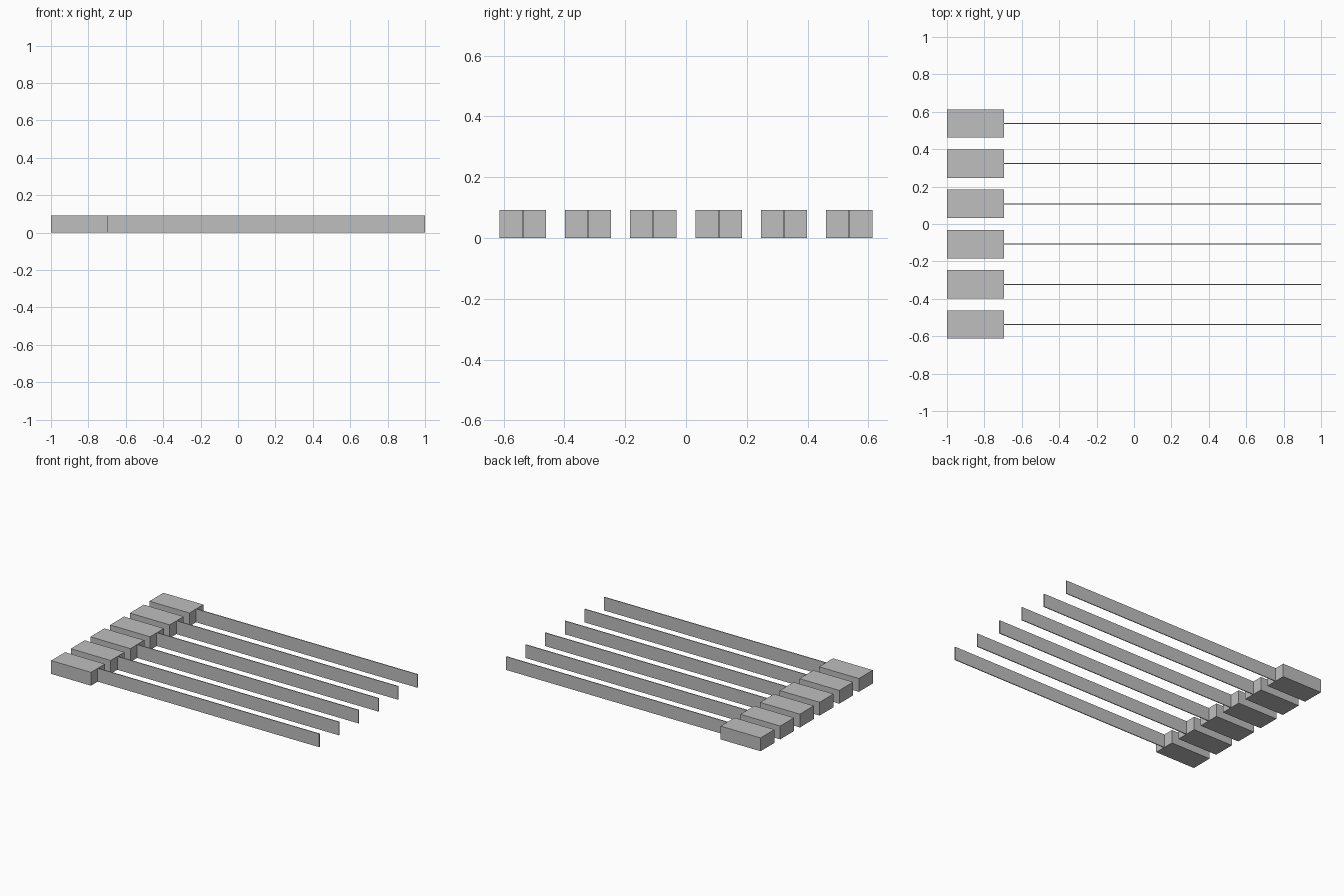
import bpy

# Remove the default cube
default = bpy.data.objects.get("Cube")
if default:
    bpy.data.objects.remove(default, do_unlink=True)

COUNT, SPACING = 6, 0.215
HEIGHT = 0.092
BLOCK_WIDTH, BLADE_THICKNESS = 0.152, 0.006
BACK, JOINT, TIP = -1.0, -0.695, 1.0

grey = bpy.data.materials.new("plain grey")
grey.use_nodes = True
colour = (0.52, 0.52, 0.52, 1)
grey.diffuse_color = colour
grey.node_tree.nodes["Principled BSDF"].inputs["Base Color"].default_value = colour


def box(name, x0, x1, y, width):
    """Box standing on the ground, spanning x0 to x1 and centred on y."""
    bpy.ops.mesh.primitive_cube_add(size=1, location=((x0 + x1) / 2, y, HEIGHT / 2))
    part = bpy.context.object
    part.name = name
    part.scale = (x1 - x0, width, HEIGHT)
    bpy.ops.object.transform_apply(location=False, rotation=False, scale=True)
    part.data.materials.append(grey)


# Row of wide end blocks, each carrying a long thin blade
for i in range(COUNT):
    y = (i - (COUNT - 1) / 2) * SPACING
    box(f"end_block_{i + 1}", BACK, JOINT, y, BLOCK_WIDTH)
    box(f"thin_blade_{i + 1}", JOINT, TIP, y, BLADE_THICKNESS)
